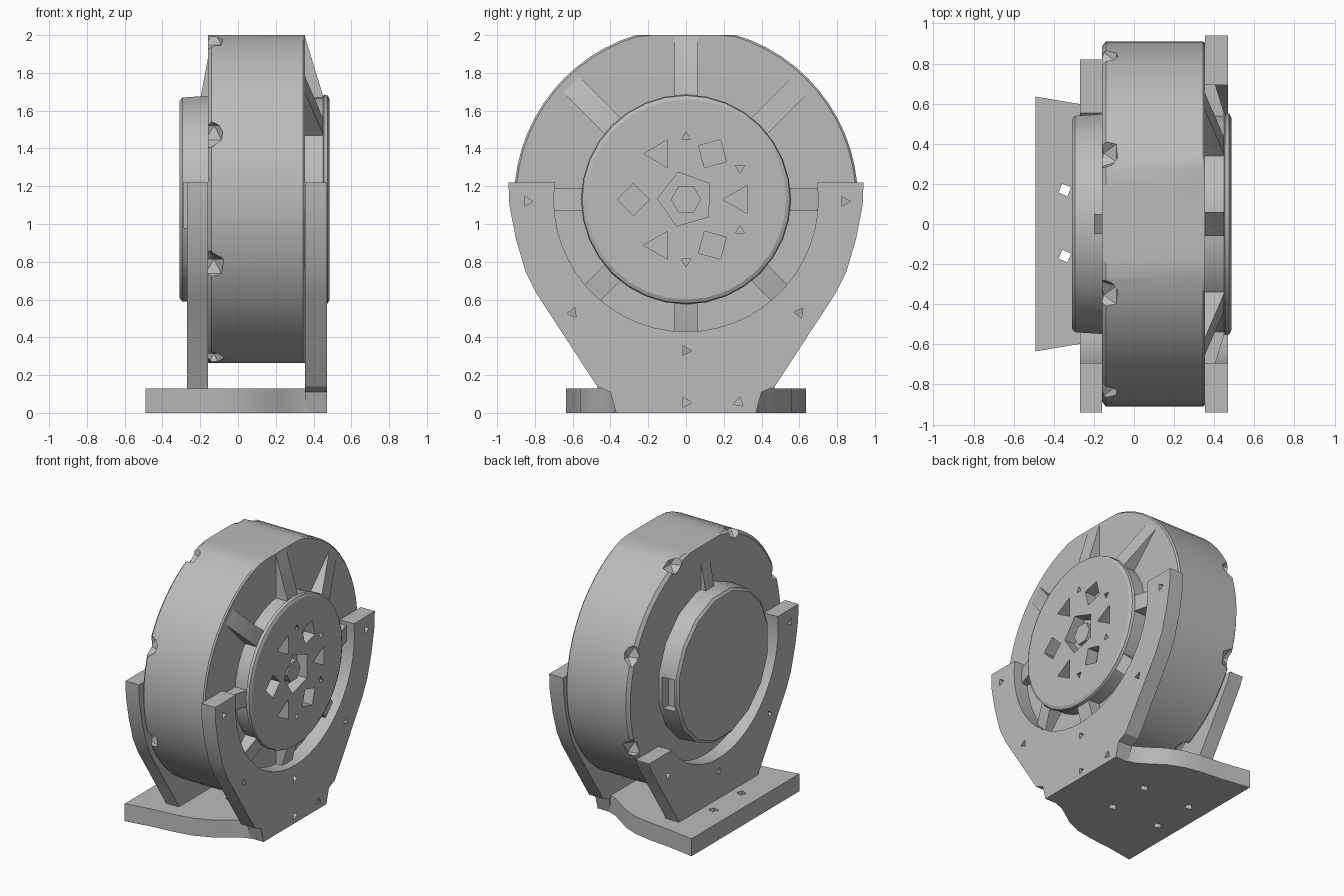
import bpy, bmesh
from math import sin, cos, pi, radians, sqrt
from mathutils import Matrix, Vector

cube = bpy.data.objects.get("Cube")
if cube:
    bpy.data.objects.remove(cube, do_unlink=True)

AXLE = 1.13                      # height of the wheel axis

grey = bpy.data.materials.new("plain_grey")
grey.use_nodes = True
COLOUR = (0.5, 0.5, 0.5, 1)
grey.diffuse_color = COLOUR
grey.node_tree.nodes["Principled BSDF"].inputs["Base Color"].default_value = COLOUR


def add_prism(bm, pts, lo, hi, axis):
    """Extrude a 2D outline; axis x takes (y, z), axis z takes (x, y), axis y takes (x, z)."""
    place = {"x": lambda p, h: (h, p[0], p[1]),
             "y": lambda p, h: (p[0], h, p[1]),
             "z": lambda p, h: (p[0], p[1], h)}[axis]
    a = [bm.verts.new(place(p, lo)) for p in pts]
    b = [bm.verts.new(place(p, hi)) for p in pts]
    bm.faces.new(a)
    bm.faces.new(b)
    for i in range(len(pts)):
        j = (i + 1) % len(pts)
        bm.faces.new((a[i], a[j], b[j], b[i]))


def finish(bm, name, smooth=True):
    bmesh.ops.recalc_face_normals(bm, faces=bm.faces)
    mesh = bpy.data.meshes.new(name)
    bm.to_mesh(mesh)
    bm.free()
    ob = bpy.data.objects.new(name, mesh)
    bpy.context.collection.objects.link(ob)
    mesh.materials.append(grey)
    if smooth:
        shade(ob)
    return ob


def shade(ob):
    bpy.ops.object.select_all(action="DESELECT")
    ob.select_set(True)
    bpy.context.view_layer.objects.active = ob
    bpy.ops.object.shade_smooth_by_angle(angle=radians(25))


def prism(name, pts, lo, hi, axis="x"):
    bm = bmesh.new()
    add_prism(bm, pts, lo, hi, axis)
    return finish(bm, name)


def carve(ob, cutter_bm):
    """Subtract the cutter solid and bake the result."""
    cutter = finish(cutter_bm, ob.name + "_cutter", False)
    cutter.hide_render = True
    mod = ob.modifiers.new("cut", "BOOLEAN")
    mod.operation, mod.solver, mod.object = "DIFFERENCE", "EXACT", cutter
    bpy.ops.object.select_all(action="DESELECT")
    ob.select_set(True)
    bpy.context.view_layer.objects.active = ob
    bpy.ops.object.modifier_apply(modifier=mod.name)
    bpy.data.objects.remove(cutter, do_unlink=True)
    shade(ob)


def ngon(u, v, r, n, turn=0.0):
    return [(u + r * cos(turn + 2 * pi * i / n), v + r * sin(turn + 2 * pi * i / n)) for i in range(n)]


def lathe(name, profile, n, turn=0.0):
    """Spin (x, radius) points around the wheel axis and close both ends."""
    bm = bmesh.new()
    rings = [[bm.verts.new((x, y, z)) for y, z in ngon(0, AXLE, r, n, turn)] for x, r in profile]
    for a, b in zip(rings, rings[1:]):
        for i in range(n):
            j = (i + 1) % n
            bm.faces.new((a[i], a[j], b[j], b[i]))
    bm.faces.new(rings[0])
    bm.faces.new(rings[-1])
    return bm


# Drum, flattened at the top and bottom, with pockets around the left rim
bm = lathe("drum", [(-0.16, 0.885), (-0.14, 0.91), (0.345, 0.91), (0.355, 0.9)], 64)
for v in bm.verts:
    v.co.z = min(2.0, max(0.265, v.co.z))
drum = finish(bm, "drum")
cut = bmesh.new()
for k in range(8):
    a = radians(22.5 + 45 * k)
    bmesh.ops.create_icosphere(cut, subdivisions=1, radius=0.085, matrix=Matrix.Translation(
        (-0.15, 0.925 * cos(a), AXLE + 0.925 * sin(a))))
carve(drum, cut)

# Right hub with spoke pockets, small holes and a centre recess
hub = finish(lathe("hub", [(0.34, 0.545), (0.45, 0.545), (0.455, 0.555), (0.475, 0.55), (0.485, 0.53)], 32),
             "right_hub")
cut = bmesh.new()
for k in range(6):
    a = k * pi / 3
    y, z = 0.28 * cos(a), AXLE + 0.28 * sin(a)
    add_prism(cut, ngon(y, z, 0.085, 3 + k % 2, a + pi), 0.40, 0.6, "x")
for deg in (-90, -30, 30, 90):
    a = radians(deg)
    add_prism(cut, ngon(0.33 * cos(a), AXLE + 0.33 * sin(a), 0.027, 3, a), 0.43, 0.6, "x")
add_prism(cut, ngon(0, AXLE, 0.15, 5, 0.6), 0.40, 0.6, "x")
carve(hub, cut)
bm = bmesh.new()
add_prism(bm, ngon(0, AXLE, 0.08, 6), 0.39, 0.46, "x")
finish(bm, "hub_bolt")

# Tapered ribs running from the right hub to the drum rim
for k in range(8):
    bm = bmesh.new()
    add_prism(bm, [(0.34, 0.5), (0.45, 0.5), (0.45, 0.55), (0.355, 0.86), (0.34, 0.86)], -0.06, 0.06, "y")
    turn = Matrix.Translation((0, 0, AXLE)) @ Matrix.Rotation(k * pi / 4, 4, "X")
    bmesh.ops.transform(bm, matrix=turn, verts=bm.verts)
    finish(bm, f"hub_rib_{k + 1}")

# Left hub cover with a cable slot behind its face
cover = finish(lathe("cover", [(-0.31, 0.53), (-0.295, 0.55), (-0.15, 0.56)], 16, pi / 16), "left_hub_cover")
cut = bmesh.new()
for y in (-0.56, 0.56):
    bmesh.ops.create_cube(cut, size=1, matrix=Matrix.Translation((-0.235, y, 1.1))
                          @ Matrix.Diagonal((0.1, 0.18, 0.24, 1)))
carve(cover, cut)
prism("left_rib", [(-0.15, 1.6), (-0.2, 1.66), (-0.155, 1.9), (-0.15, 1.9)], -0.05, 0.05, "y")


# Yoke brackets cradling the drum
def yoke_outline(top_pos, top_neg, foot):
    outer = [(0.94, 1.22), (0.935, 1.1), (0.9, 0.92), (0.85, 0.75), (0.79, 0.63), (0.47, 0.14)] + foot

    def trim(side, top):
        if top > 1.2:
            return side
        keep = [p for p in side if p[1] < top]
        return [(0.82, top)] + keep

    def inner_end(top):
        return -math_asin(AXLE - top)

    def math_asin(h):
        y = sqrt(max(0.0, 0.49 - h * h))
        return Vector((1, 0)).angle_signed(Vector((y, h))) * -1

    start, stop = inner_end(top_pos), -pi - inner_end(top_neg)
    arc = [(0.7 * cos(a), AXLE + 0.7 * sin(a))
           for a in (stop + (start - stop) * i / 28 for i in range(29))]
    pos, neg = trim(outer, top_pos), trim(outer, top_neg)
    return arc + pos + [(-y, z) for y, z in reversed(neg)]


def bracket(name, lo, hi, top_pos, foot, holes):
    ob = prism(name, yoke_outline(top_pos, 1.22, foot), lo, hi)
    cut = bmesh.new()
    for y, z in holes:
        add_prism(cut, ngon(y, z, 0.03, 3, y * 5), lo - 0.1, hi + 0.1, "x")
    carve(ob, cut)


HOLES = [(-0.84, 1.12), (-0.6, 0.53), (0.6, 0.53), (0, 0.33)]
bracket("right_bracket", 0.355, 0.47, 1.22, [(0.4, 0.11), (0.37, 0.0)],
        HOLES + [(0.84, 1.12), (0, 0.055), (0.28, 0.055)])
bracket("left_bracket", -0.27, -0.16, 0.7, [(0.46, 0.1)], HOLES)

# Base plate, sweeping in from the wide left end to the narrow right end
edge = [(-0.49, 0.635), (-0.28, 0.6), (-0.12, 0.585), (0.02, 0.56), (0.14, 0.51), (0.24, 0.44),
        (0.31, 0.395), (0.37, 0.375)]
base = prism("base_plate", edge + [(x, -y) for x, y in reversed(edge)], 0.0, 0.13, "z")
cut = bmesh.new()
for x in (-0.345, 0.05):
    for y in (-0.16, 0.17):
        add_prism(cut, ngon(x, y, 0.034, 4, 0.4), -0.1, 0.3, "z")
carve(base, cut)
